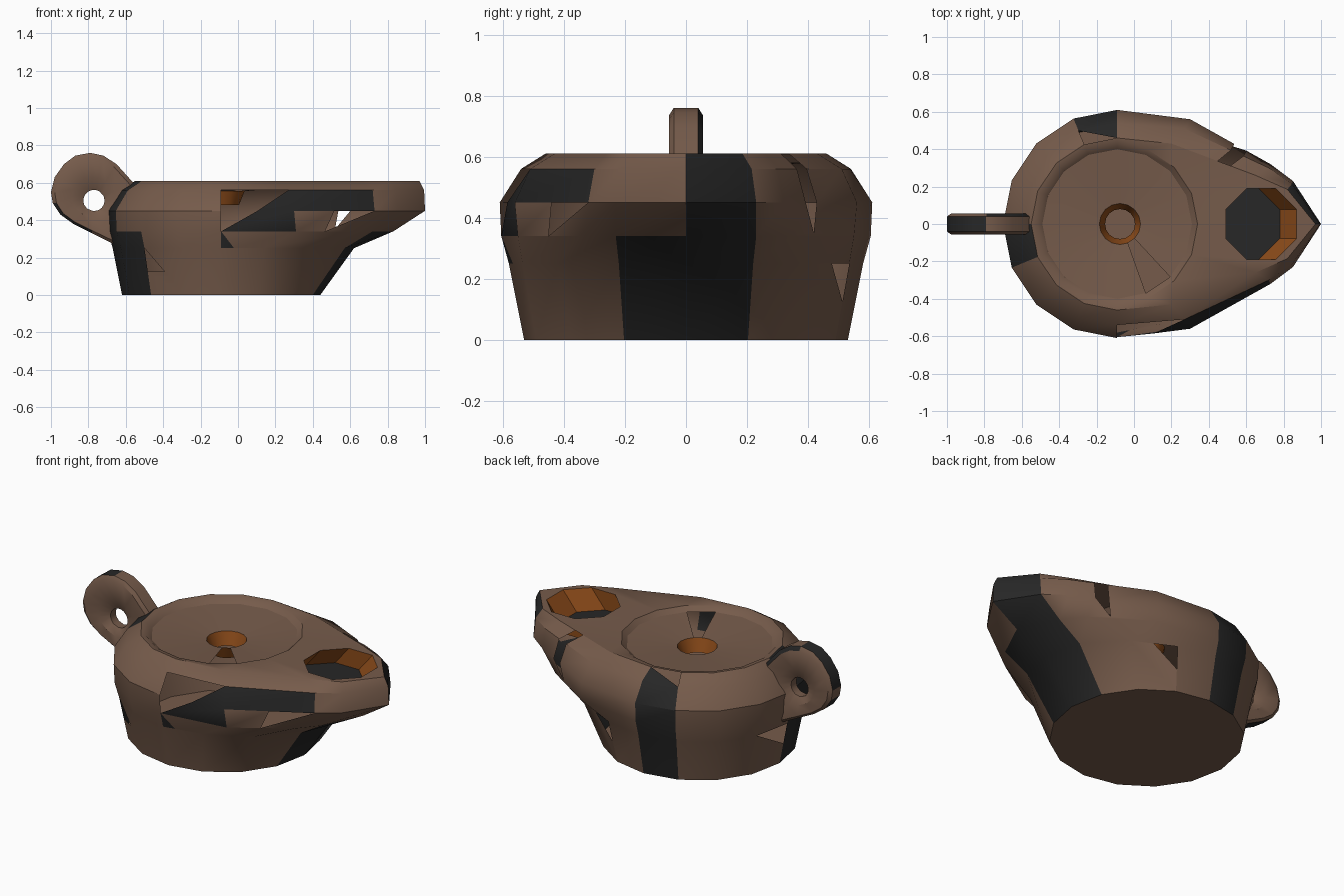
import bpy, bmesh
from math import cos, sin, pi
from mathutils import Vector

if "Cube" in bpy.data.objects:
    bpy.data.objects.remove(bpy.data.objects["Cube"])


def material(name, rgb):
    m = bpy.data.materials.new(name)
    m.diffuse_color = (*rgb, 1)
    m.use_nodes = True
    m.node_tree.nodes["Principled BSDF"].inputs["Base Color"].default_value = m.diffuse_color
    return m


MATS = [material("clay", (0.18, 0.105, 0.07)),
        material("charred_clay", (0.02, 0.02, 0.02)),
        material("orange_glaze", (0.26, 0.07, 0.01))]
CX, N = -0.09, 16


def finish(bm, name):
    bmesh.ops.remove_doubles(bm, verts=bm.verts[:], dist=0.0005)
    bmesh.ops.recalc_face_normals(bm, faces=bm.faces[:])
    mesh = bpy.data.meshes.new(name)
    bm.to_mesh(mesh)
    bm.free()
    for m in MATS:
        mesh.materials.append(m)
    ob = bpy.data.objects.new(name, mesh)
    bpy.context.collection.objects.link(ob)
    bpy.ops.object.select_all(action='DESELECT')
    ob.select_set(True)
    bpy.context.view_layer.objects.active = ob
    bpy.ops.object.shade_smooth_by_angle(angle=0.6)


def face(bm, verts, mat=0):
    f = bm.faces.new(verts)
    f.material_index = mat
    return f


def circle(bm, r, z, n=N, cx=CX, off=0.0):
    return [bm.verts.new((cx + r * cos(2 * pi * (i + off) / n),
                          r * sin(2 * pi * (i + off) / n), z)) for i in range(n)]


def edges(bm, loop):
    out = []
    for a, b in zip(loop, loop[1:] + loop[:1]):
        out.append(bm.edges.get((a, b)) or bm.edges.new((a, b)))
    return out


def bridge(bm, lo, hi, mat=0, skip=()):
    n = len(lo)
    for i in range(n):
        if i not in skip:
            j = (i + 1) % n
            face(bm, (lo[i], lo[j], hi[j], hi[i]), mat)


def body_ring(bm, z, r, nose):
    # round back half, four drawn points towards the nozzle, mirrored in y
    half = nose + [(CX + r * cos(i * pi / 8), r * sin(i * pi / 8)) for i in range(len(nose), 9)]
    pts = half + [(x, -y) for x, y in half[7:0:-1]]
    return [bm.verts.new((x, y, z)) for x, y in pts]


# body wall levels: height, back radius, nozzle half outline
LEVELS = [
    (0.00, 0.53, []),
    (0.25, 0.58, [(.62, 0), (.57, .22), (.38, .42), (.14, .535)]),
    (0.34, 0.605, [(.83, 0), (.72, .23), (.62, .35), (.31, .55)]),
    (0.45, 0.61, [(1.0, 0), (.85, .23), (.73, .32), (.30, .56)]),
    (0.56, 0.54, [(.995, 0), (.845, .215), (.72, .30), (.27, .51)]),
    (0.61, 0.46, [(.97, 0), (.82, .185), (.65, .26), (.20, .43)]),
]
# charred panels (row, column)
DARK = {(r, 4) for r in range(5)} | {(r, 0) for r in range(5)} | {(r, 8) for r in range(5)}
DARK |= {(0, 15), (1, 15), (0, 9), (1, 9), (3, 13)}
# chipped or split panels: polygons kept, in panel coordinates
SLOT = [([(0, 0), (.3, 0), (.3, 1), (0, 1)], 0), ([(.45, 0), (1, 0), (1, 1), (.45, 1)], 0)]
PATCH = {
    (0, 10): [([(0, 0), (1, 0), (1, 1), (0, 1), (.5, .5), (0, .5)], 0)],
    (0, 2): [([(0, 0), (1, 0), (1, .5), (.5, 1), (0, 1)], 0)],
    (0, 7): [([(0, 0), (1, 0), (1, .5), (0, 1)], 0)],
    (2, 13): [([(0, 0), (.5, 0), (.5, 1), (0, 1)], 0), ([(.5, 0), (1, 0), (1, 1)], 0)],
    (2, 2): [([(0, 0), (.35, .1), (.3, 1), (0, 1)], 0),
             ([(0, 0), (1, 0), (1, 1), (.45, 1), (.35, .1)], 0)],
    (3, 2): SLOT, (4, 2): SLOT,
    (4, 4): [([(0, 0), (1, 0), (0, 1)], 1)],
    (1, 12): [([(0, 0), (.3, 0), (0, 1)], 1), ([(.3, 0), (1, 0), (1, 1), (0, 1)], 0)],
    (2, 12): [([(0, 0), (1, 0), (1, 1), (.5, 1)], 1)],
    (3, 12): [([(.5, 0), (1, 0), (1, 1)], 1)],
}

bm = bmesh.new()
rings = [body_ring(bm, *lv) for lv in LEVELS]
face(bm, rings[0][::-1])
for r in range(5):
    for c in range(N):
        a, b = rings[r][c], rings[r][(c + 1) % N]
        d, e = rings[r + 1][c], rings[r + 1][(c + 1) % N]
        if (r, c) in PATCH:
            for poly, mat in PATCH[r, c]:
                face(bm, [bm.verts.new(a.co.lerp(b.co, u).lerp(d.co.lerp(e.co, u), v))
                          for u, v in poly], mat)
        else:
            face(bm, (a, b, e, d), int((r, c) in DARK))

# top deck with openings for the discus and the wick hole
rim = circle(bm, 0.43, 0.605)
wick = circle(bm, 0.205, 0.61, 8, 0.68, 0.5)
bmesh.ops.triangle_fill(bm, use_beauty=True, normal=(0, 0, 1),
                        edges=edges(bm, rings[5]) + edges(bm, rim) + edges(bm, wick))

# sunken discus with a missing wedge, and the oil hole
step = circle(bm, 0.40, 0.58)
hole = circle(bm, 0.11, 0.555, cx=-0.075)
neck = circle(bm, 0.08, 0.48, cx=-0.075)
bridge(bm, rim, step)
bridge(bm, step, hole, skip=(13,))
bridge(bm, hole, neck, 2)

# wick well
well = circle(bm, 0.205, 0.50, 8, 0.59, 0.5)
bridge(bm, wick, well, 2)
face(bm, well, 1)
finish(bm, "lamp_body")

# ring handle: sections blended between finger hole and outer outline
OUTER = [(-.55, .50), (-.56, .60), (-.65, .70), (-.72, .745), (-.79, .76), (-.87, .745),
         (-.93, .70), (-.98, .63), (-1.0, .55), (-.99, .49), (-.95, .43), (-.88, .38),
         (-.78, .33), (-.66, .27), (-.60, .34), (-.56, .42)]
SECTION = [(1, -.04), (1, .04), (.88, .055), (.35, .055), (0, .025),
           (0, -.025), (.35, -.055), (.88, -.055)]
bm = bmesh.new()
centre = Vector((-.77, 0, .505))
cols = []
for x, z in OUTER:
    o = Vector((x, 0, z))
    h = centre + (o - centre).normalized() * 0.057
    cols.append([bm.verts.new(h.lerp(o, t) + Vector((0, y, 0))) for t, y in SECTION])
for i in range(len(cols)):
    p, q = cols[i], cols[(i + 1) % len(cols)]
    for k in range(8):
        charred = (k in (0, 7) and i in (9, 10, 11)) or (k == 0 and 4 <= i <= 7) or (k == 1 and i in (1, 2, 3))
        face(bm, (p[k], q[k], q[(k + 1) % 8], p[(k + 1) % 8]), int(charred))
finish(bm, "ring_handle")
